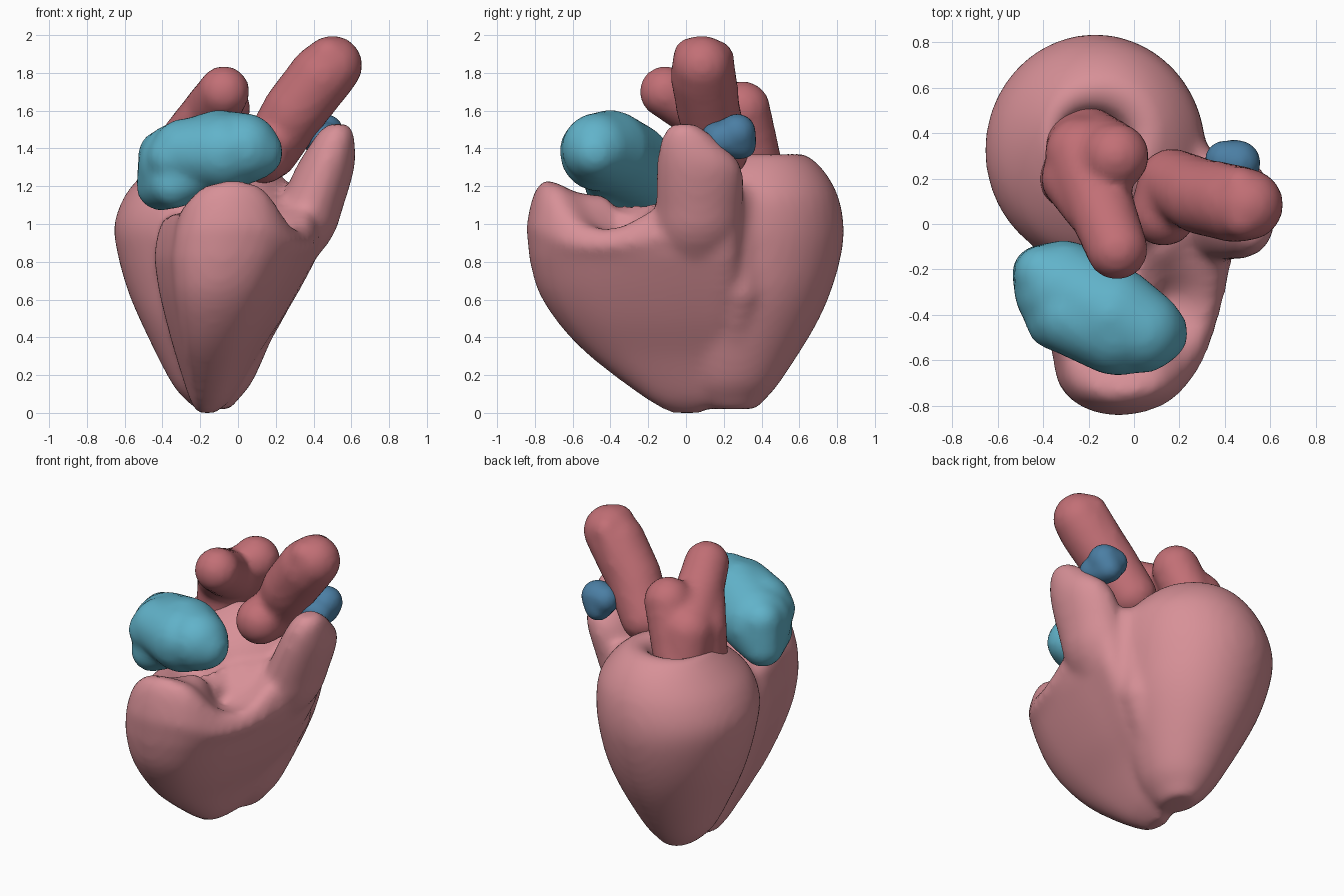
import bpy, bmesh, math
from mathutils import Vector, Matrix

if "Cube" in bpy.data.objects:
    bpy.data.objects.remove(bpy.data.objects["Cube"], do_unlink=True)


def material(name, rgb):
    m = bpy.data.materials.new(name)
    m.use_nodes = True
    m.diffuse_color = (*rgb, 1)
    m.node_tree.nodes["Principled BSDF"].inputs["Base Color"].default_value = (*rgb, 1)
    return m


pink = material("muscle pink", (0.68, 0.28, 0.31))
red = material("vessel red", (0.54, 0.16, 0.18))
teal = material("vessel teal", (0.12, 0.45, 0.59))
blue = material("vein blue", (0.07, 0.21, 0.37))


def refine(rows, closed=False, steps=4):
    """Run a smooth spline through rows of numbers."""
    n = len(rows)
    pick = lambda i: Vector(rows[i % n] if closed else rows[min(max(i, 0), n - 1)])
    out = []
    for i in range(n if closed else n - 1):
        a, b, c, d = (pick(i + k) for k in (-1, 0, 1, 2))
        for t in (k / steps for k in range(steps)):
            out.append(b + (c - a) * (t / 2) + (a - b * 2.5 + c * 2 - d / 2) * t ** 2
                       + (b * 1.5 - c * 1.5 + d / 2 - a / 2) * t ** 3)
    return out if closed else out + [pick(n - 1)]


def loft(bm, rings):
    """Skin a closed surface through rings of equal point count."""
    loops = [[bm.verts.new(p) for p in ring] for ring in rings]
    for a, b in zip(loops, loops[1:]):
        for i in range(len(a)):
            j = (i + 1) % len(a)
            bm.faces.new((a[i], a[j], b[j], b[i]))
    bm.faces.new(loops[0][::-1])
    bm.faces.new(loops[-1])


def ellipse(z, cx, cy, rx, ry, n=40):
    angles = [math.tau * i / n for i in range(n)]
    return [(cx + rx * math.cos(a), cy + ry * math.sin(a), z) for a in angles]


def chain(bm, balls, steps=5):
    """String of overlapping balls, each given as x, y, z, radius."""
    for a, b in zip(balls, balls[1:]):
        for i in range(steps + 1):
            p = Vector(a).lerp(Vector(b), i / steps)
            bmesh.ops.create_icosphere(bm, subdivisions=3, radius=p[3],
                                       matrix=Matrix.Translation(p[:3]))


def organ(name, bm, mat, voxel=0.025, smooth=6):
    """Fuse all pieces into one soft skin."""
    bmesh.ops.recalc_face_normals(bm, faces=bm.faces)
    mesh = bpy.data.meshes.new(name)
    bm.to_mesh(mesh)
    bm.free()
    mesh.materials.append(mat)
    for p in mesh.polygons:
        p.use_smooth = True
    ob = bpy.data.objects.new(name, mesh)
    bpy.context.collection.objects.link(ob)
    r = ob.modifiers.new("Fuse", 'REMESH')
    r.mode = 'VOXEL'
    r.voxel_size = voxel
    r.use_smooth_shade = True
    s = ob.modifiers.new("Soften", 'SMOOTH')
    s.factor = 0.5
    s.iterations = smooth


# Muscle body: round rear chamber with a dished top
bm = bmesh.new()
loft(bm, [ellipse(*s) for s in refine([
    (0.02, -.13, .25, .09, .12), (.08, -.14, .24, .15, .19),
    (.18, -.14, .25, .225, .26), (.45, -.15, .28, .35, .4),
    (.65, -.16, .31, .425, .46), (.85, -.17, .325, .47, .5),
    (1.0, -.17, .325, .485, .51), (1.15, -.15, .33, .45, .475),
    (1.27, -.14, .36, .36, .38), (1.35, -.14, .39, .27, .27),
    (1.375, -.15, .39, .22, .2), (1.34, -.17, .37, .17, .15),
    (1.24, -.18, .36, .13, .11)])])

# Front chamber: outline of across, along and rim height
outline = refine([(0, .57, 1.05), (.04, .4, 1.06), (.1, .22, 1.08), (.13, .11, 1.12),
                  (.24, .03, 1.2), (.44, 0, 1.23), (.67, .055, 1.19), (.83, .2, 1.01),
                  (.92, .39, .98), (.98, .61, 1.08), (1, .79, 1.15), (.99, .95, 1.2),
                  (.79, 1, 1.2), (.38, .93, 1.15), (.08, .75, 1.08)],
                 closed=True, steps=3)
extents = refine([(0, -.22, -.12, -.08, .08), (.08, -.26, -.03, -.22, .16),
                  (.3, -.33, .1, -.51, .23), (.48, -.38, .22, -.68, .27),
                  (.65, -.42, .32, -.785, .3), (.82, -.445, .41, -.83, .3)])
rings = [[(x0 + u * (x1 - x0), y0 + v * (y1 - y0), z) for u, v, h in outline]
         for z, x0, x1, y0, y1 in extents]
# Uneven rim, then the dip inside it
for t, s in refine([(.4, 1.02), (.75, .97), (.95, .9), (1, .82), (.95, .7),
                    (.85, .55), (.8, .25)], steps=2):
    rings.append([(.01 + s * (u - .5) * .87, -.27 + s * (v - .5) * 1.13,
                   .82 + t * (h - .82)) for u, v, h in outline])
loft(bm, rings)

# Leaning side neck, and the fill between it and the rear chamber
loft(bm, [ellipse(*s) for s in refine([
    (.6, .06, .05, .15, .15), (.9, .27, .06, .21, .23),
    (1.1, .385, .07, .175, .23), (1.3, .462, .07, .155, .225),
    (1.42, .5, .025, .12, .165), (1.49, .52, 0, .09, .11),
    (1.53, .53, -.01, .05, .06)])])
chain(bm, [(.02, .25, .32, .11), (.18, .28, .65, .13), (.22, .29, .95, .12),
           (.26, .27, 1.12, .1)])
organ("heart_muscle", bm, pink, smooth=10)

# Front outflow vessel
bm = bmesh.new()
chain(bm, [(-.41, -.22, 1.2, .13), (-.31, -.29, 1.32, .22),
           (-.1, -.4, 1.385, .22), (.03, -.47, 1.4, .19), (.1, -.48, 1.38, .14)])
chain(bm, [(-.28, -.4, 1.38, .18), (-.08, -.46, 1.38, .21), (-.05, -.55, 1.4, .12)])
chain(bm, [(-.41, -.22, 1.2, .13), (-.34, -.41, 1.21, .13), (-.1, -.42, 1.34, .15)])
chain(bm, [(-.41, -.22, 1.2, .13), (-.4, -.22, 1.37, .13), (-.34, -.42, 1.35, .14)])
organ("front_vessel", bm, teal)

# Tall leaning vessel with a blunt end
bm = bmesh.new()
chain(bm, [(.13, .05, 1.36, .15), (.17, .18, 1.39, .155),
           (.3, .12, 1.6, .17), (.44, .09, 1.78, .173), (.5, .085, 1.84, .16)])
chain(bm, [(.4, .04, 1.75, .11), (.48, .03, 1.89, .1), (.47, .16, 1.88, .095),
           (.36, .17, 1.7, .11)])
organ("tall_vessel", bm, red)

# Forked rear vessel
bm = bmesh.new()
chain(bm, [(-.24, .36, 1.23, .15), (-.23, .31, 1.46, .165),
           (-.14, .06, 1.6, .15), (-.075, -.11, 1.7, .138)])
chain(bm, [(-.2, .37, 1.28, .15), (-.08, .3, 1.61, .148)])
chain(bm, [(-.28, .2, 1.25, .14), (-.27, .2, 1.45, .14), (-.2, .06, 1.56, .11)])
organ("forked_vessel", bm, red)

# Small vein cap behind the neck
bm = bmesh.new()
chain(bm, [(.43, .16, 1.465, .08), (.4, .28, 1.485, .09),
           (.46, .27, 1.485, .1), (.44, .29, 1.425, .085), (.46, .18, 1.445, .095),
           (.43, .16, 1.465, .08)])
organ("vein_cap", bm, blue, voxel=0.02, smooth=4)
